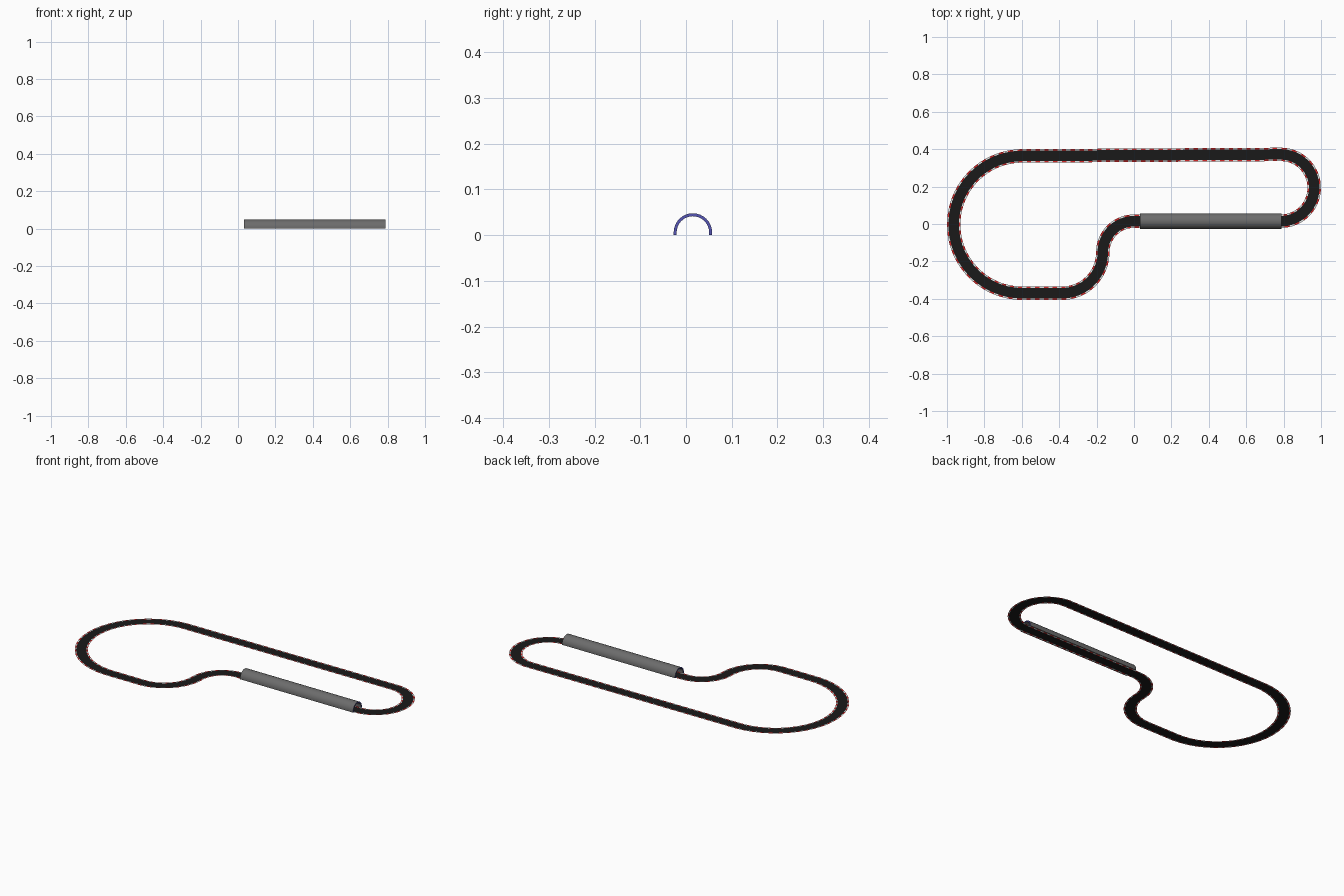
import bpy, bmesh, math
from mathutils import Vector

if "Cube" in bpy.data.objects:
    bpy.data.objects.remove(bpy.data.objects["Cube"])


def material(name, rgb):
    m = bpy.data.materials.new(name)
    m.diffuse_color = (*rgb, 1)
    m.use_nodes = True
    m.node_tree.nodes["Principled BSDF"].inputs["Base Color"].default_value = m.diffuse_color
    return m


ASPHALT = material("asphalt black", (0.010, 0.010, 0.010))
RED = material("kerb red", (0.7, 0.02, 0.02))
WHITE = material("kerb white", (0.8, 0.8, 0.8))
CONCRETE = material("tunnel grey", (0.15, 0.15, 0.15))
BLUE = material("tunnel rim blue", (0.09, 0.09, 0.45))


def make_object(name, bm, mats):
    mesh = bpy.data.meshes.new(name)
    bm.to_mesh(mesh)
    bm.free()
    for m in mats:
        mesh.materials.append(m)
    ob = bpy.data.objects.new(name, mesh)
    bpy.context.collection.objects.link(ob)
    return ob


def arc(cx, cy, r, a0, a1, n=80):
    angles = [math.radians(a0 + (a1 - a0) * i / n) for i in range(n + 1)]
    return [Vector((cx + r * math.cos(a), cy + r * math.sin(a))) for a in angles]


def resample(pts, n):
    """n evenly spaced points round a closed path."""
    pts = pts + [pts[0]]
    lengths = [(b - a).length for a, b in zip(pts, pts[1:])]
    step, out, i, done = sum(lengths) / n, [], 0, 0.0
    for k in range(n):
        while done + lengths[i] < k * step:
            done += lengths[i]
            i += 1
        out.append(pts[i].lerp(pts[i + 1], (k * step - done) / max(lengths[i], 1e-9)))
    return out


# Centre line: big left bend, lower bend, S bend, tunnel straight, right bend
LANE_Y = 0.015
path = resample(
    arc(-0.597, -0.003, 0.367, 90, 270)
    + arc(-0.385, -0.152, 0.218, -90, 0)
    + arc(0.0, -0.152, 0.167, 180, 90)
    + arc(0.785, 0.1935, 0.1785, -90, 90), 400)


def strip(name, right, left, mats):
    """Flat ribbon between two sideways offsets, cycling through mats."""
    bm = bmesh.new()
    n, rows = len(path), []
    for i, p in enumerate(path):
        t = (path[(i + 1) % n] - path[i - 1]).normalized()
        side = Vector((-t.y, t.x))
        rows.append([bm.verts.new((*(p + side * o), 0)) for o in (right, left)])
    for i in range(n):
        a, b = rows[i], rows[(i + 1) % n]
        f = bm.faces.new((a[0], b[0], b[1], a[1]))
        f.material_index = (i // 2) % len(mats)
    return make_object(name, bm, mats)


# Road and its striped kerbs
strip("road", -0.028, 0.028, [ASPHALT])
strip("outer_kerb", -0.036, -0.028, [RED, WHITE])
strip("inner_kerb", 0.028, 0.036, [RED, WHITE])

# Tunnel: arch profile with short legs, extruded along x, rims blue
X0, X1, RO, RI, CZ = 0.033, 0.788, 0.042, 0.0355, 0.006


def arch(r):
    return ([Vector((r, 0))] + arc(0, CZ, r, 0, 180, 16) + [Vector((-r, 0))])


outer, inner = arch(RO), arch(RI)
bm = bmesh.new()
rings = [[[bm.verts.new((x, LANE_Y + p.x, p.y)) for p in prof]
          for prof in (outer, inner)] for x in (X0, X1)]
(ao, ai), (bo, bi) = rings
for k in range(len(outer) - 1):
    for quad, mat in (((ao, bo), 0), ((ai, bi), 0), ((ao, ai), 1), ((bo, bi), 1)):
        p, q = quad
        bm.faces.new((p[k], q[k], q[k + 1], p[k + 1])).material_index = mat
for k in (0, -1):
    bm.faces.new((ao[k], bo[k], bi[k], ai[k]))
bmesh.ops.recalc_face_normals(bm, faces=bm.faces[:])
tunnel = make_object("tunnel", bm, [CONCRETE, BLUE])
bpy.context.view_layer.objects.active = tunnel
tunnel.select_set(True)
bpy.ops.object.shade_smooth_by_angle(angle=math.radians(30))
